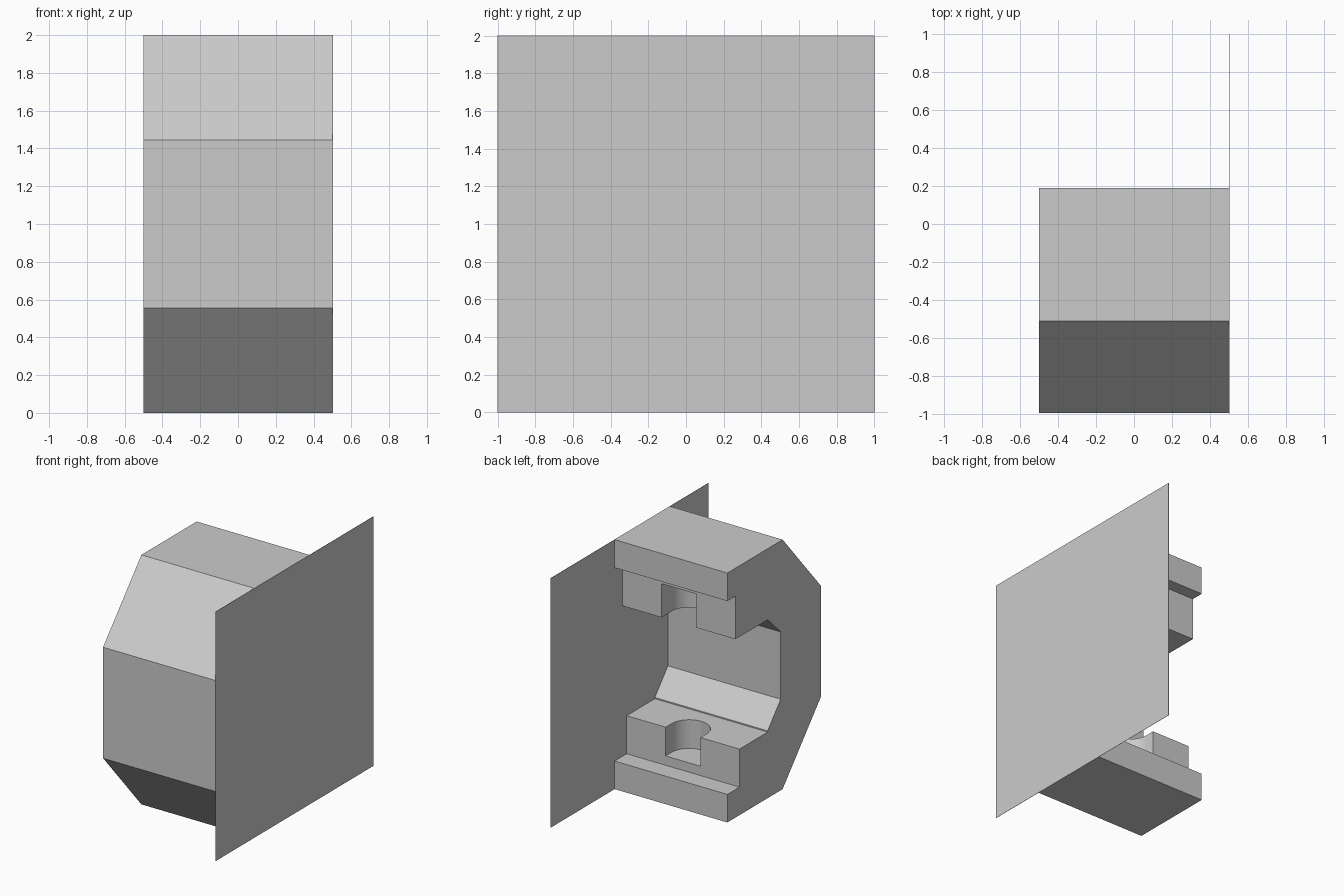
import bpy, bmesh, math

if "Cube" in bpy.data.objects:
    bpy.data.objects.remove(bpy.data.objects["Cube"])

# Single grey material
grey = bpy.data.materials.new("plain grey")
grey.use_nodes = True
COLOUR = (0.6, 0.6, 0.6, 1)
grey.diffuse_color = COLOUR
grey.node_tree.nodes["Principled BSDF"].inputs["Base Color"].default_value = COLOUR


def extrude(name, points, offset):
    """Solid made by sweeping a flat outline along an offset."""
    bm = bmesh.new()
    face = bm.faces.new([bm.verts.new(p) for p in points])
    ext = bmesh.ops.extrude_face_region(bm, geom=[face])
    moved = [v for v in ext["geom"] if isinstance(v, bmesh.types.BMVert)]
    bmesh.ops.translate(bm, verts=moved, vec=offset)
    bmesh.ops.recalc_face_normals(bm, faces=bm.faces)
    mesh = bpy.data.meshes.new(name)
    bm.to_mesh(mesh)
    bm.free()
    mesh.materials.append(grey)
    obj = bpy.data.objects.new(name, mesh)
    bpy.context.collection.objects.link(obj)
    return obj


# C-shaped bracket, side profile in (y, z)
profile = [
    (0.19, 0), (-0.51, 0), (-0.995, 0.555), (-0.995, 1.445), (-0.51, 2), (0.19, 2),
    (0.19, 1.775), (0.088, 1.775), (0.088, 1.43), (-0.32, 1.43), (-0.485, 1.27),
    (-0.485, 0.73), (-0.32, 0.54), (-0.32, 0.53), (0.037, 0.53), (0.037, 0.225), (0.19, 0.225),
]
bracket = extrude("clamp_bracket", [(-0.5, y, z) for y, z in profile], (1, 0, 0))

# U-shaped pockets in the facing pads, open to the back
RADIUS, CENTRE_Y, STEPS = 0.155, -0.04, 24
arc = [math.pi * (1 + i / STEPS) for i in range(STEPS + 1)]
outline = [(RADIUS * math.cos(a), CENTRE_Y + RADIUS * math.sin(a)) for a in arc]
outline += [(RADIUS, 0.4), (-RADIUS, 0.4)]
for name, low, high in (("lower_pocket", 0.3, 0.8), ("upper_pocket", 1.2, 1.7)):
    cutter = extrude(name + "_cutter", [(x, y, low) for x, y in outline], (0, 0, high - low))
    cutter.hide_render = True
    cutter.hide_set(True)
    cut = bracket.modifiers.new(name, 'BOOLEAN')
    cut.operation = 'DIFFERENCE'
    cut.solver = 'EXACT'
    cut.object = cutter

# Apply the cuts and drop the cutters
bpy.context.view_layer.objects.active = bracket
bracket.select_set(True)
for mod in list(bracket.modifiers):
    cutter = mod.object
    bpy.ops.object.modifier_apply(modifier=mod.name)
    bpy.data.objects.remove(cutter)
bpy.ops.object.shade_smooth_by_angle(angle=math.radians(25))

# Thin square side plate
corners = [(0.5, y, z) for y, z in ((-1, 0), (1, 0), (1, 2), (-1, 2))]
extrude("side_plate", corners, (0.002, 0, 0))
